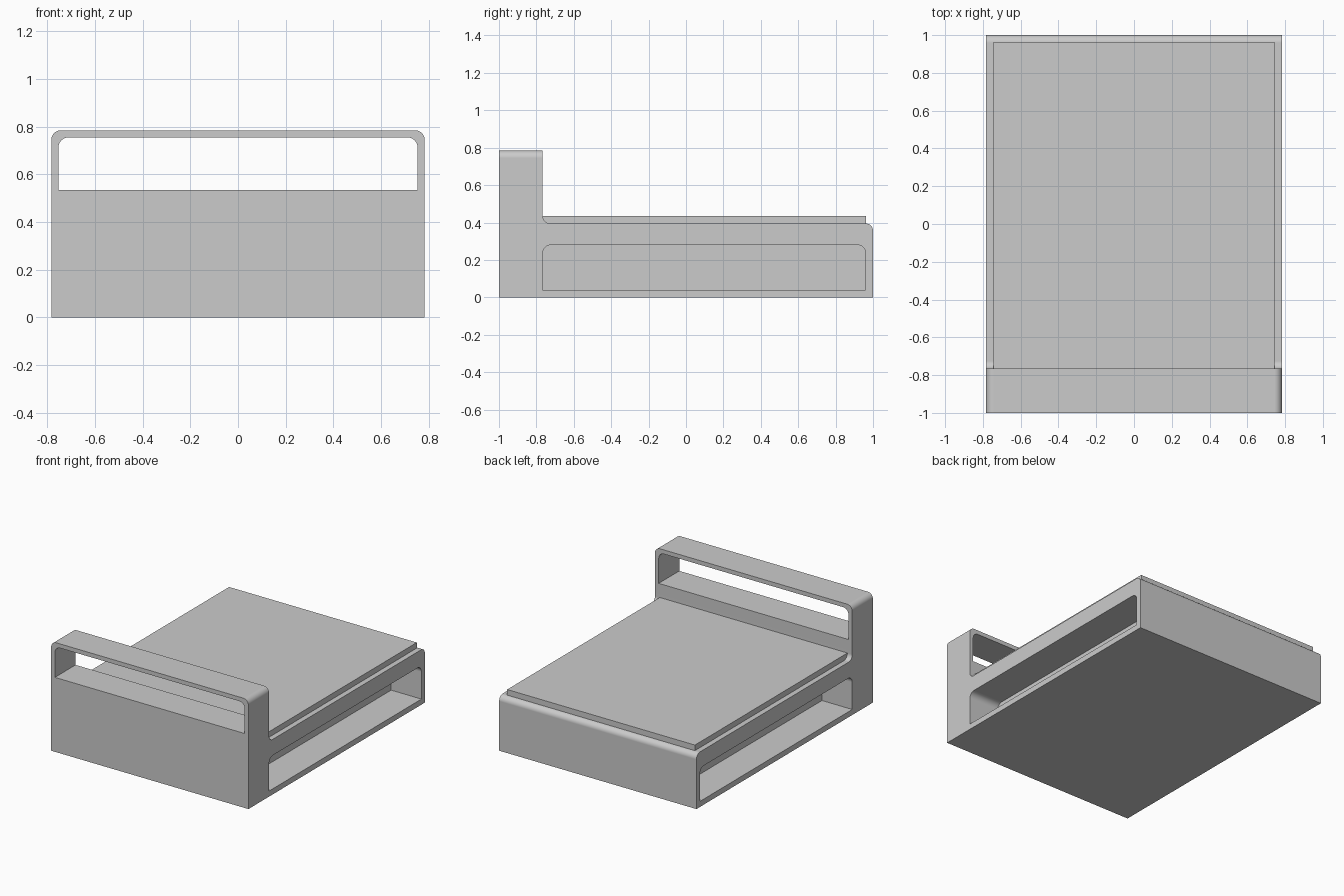
import bpy, bmesh, math
from mathutils import Vector

if "Cube" in bpy.data.objects:
    bpy.data.objects.remove(bpy.data.objects["Cube"])

W = 0.783          # half width of the bed
SEG = 8            # segments per rounded corner


def rounded(corners):
    """Outline of right-angled corners (a, b, radius) with arcs."""
    pts, n = [], len(corners)
    for i, (a, b, r) in enumerate(corners):
        p = Vector((a, b))
        if r == 0:
            pts.append(p)
            continue
        u = (Vector(corners[i - 1][:2]) - p).normalized()
        v = (Vector(corners[(i + 1) % n][:2]) - p).normalized()
        for k in range(SEG + 1):
            t = math.pi / 2 * k / SEG
            pts.append(p + r * u * (1 - math.sin(t)) + r * v * (1 - math.cos(t)))
    return pts


def extrude(name, corners, axis, d0, d1, bevel_top=0):
    """Extrude a rounded outline along x or y between d0 and d1."""
    place = (lambda p, d: (d, p.x, p.y)) if axis == 'x' else (lambda p, d: (p.x, d, p.y))
    bm = bmesh.new()
    pts = rounded(corners)
    ends = [[bm.verts.new(place(p, d)) for p in pts] for d in (d0, d1)]
    bm.faces.new(ends[0])
    bm.faces.new(ends[1][::-1])
    n = len(pts)
    for i in range(n):
        j = (i + 1) % n
        bm.faces.new((ends[0][i], ends[1][i], ends[1][j], ends[0][j]))
    if bevel_top:
        top = max(p.y for p in pts) - 1e-4
        edges = [e for e in bm.edges if all(v.co.z > top for v in e.verts)
                 and abs(e.verts[0].co.x - e.verts[1].co.x) < 1e-5]
        bmesh.ops.bevel(bm, geom=edges, offset=bevel_top, segments=SEG,
                        profile=0.5, affect='EDGES')
    bmesh.ops.recalc_face_normals(bm, faces=bm.faces)
    me = bpy.data.meshes.new(name)
    bm.to_mesh(me)
    bm.free()
    ob = bpy.data.objects.new(name, me)
    bpy.context.collection.objects.link(ob)
    return ob


def activate(ob):
    bpy.ops.object.select_all(action='DESELECT')
    ob.select_set(True)
    bpy.context.view_layer.objects.active = ob


def cut(target, cutter):
    m = target.modifiers.new("cut", 'BOOLEAN')
    m.operation, m.solver, m.object = 'DIFFERENCE', 'EXACT', cutter
    activate(target)
    bpy.ops.object.modifier_apply(modifier=m.name)
    bpy.data.objects.remove(cutter)


# Frame: L-shaped side profile with headboard, rounded headboard shoulders
frame = extrude("bed_frame", [(-1, 0, 0), (1, 0, 0), (1, 0.395, 0.04),
                              (-0.766, 0.395, 0.04), (-0.766, 0.785, 0),
                              (-1, 0.785, 0)], 'x', -W, W, bevel_top=0.04)

# Slot through the headboard
cut(frame, extrude("headboard_slot", [(-0.753, 0.534, 0), (0.753, 0.534, 0),
                                      (0.753, 0.755, 0.042), (-0.753, 0.755, 0.042)],
                   'y', -1.1, -0.7))

# Storage recess in each side
for s in (-1, 1):
    cut(frame, extrude("side_recess", [(-0.766, 0.04, 0), (0.961, 0.04, 0),
                                       (0.961, 0.28, 0.045), (-0.766, 0.28, 0.045)],
                       'x', s * (W - 0.24), s * (W + 0.1)))

activate(frame)
bpy.ops.object.shade_smooth_by_angle(angle=math.radians(30))
wn = frame.modifiers.new("flat_faces", 'WEIGHTED_NORMAL')
wn.keep_sharp = True

# Mattress
extrude("mattress", [(-0.766, 0.394, 0), (0.963, 0.394, 0),
                     (0.963, 0.435, 0), (-0.766, 0.435, 0)], 'x', -0.745, 0.745)
